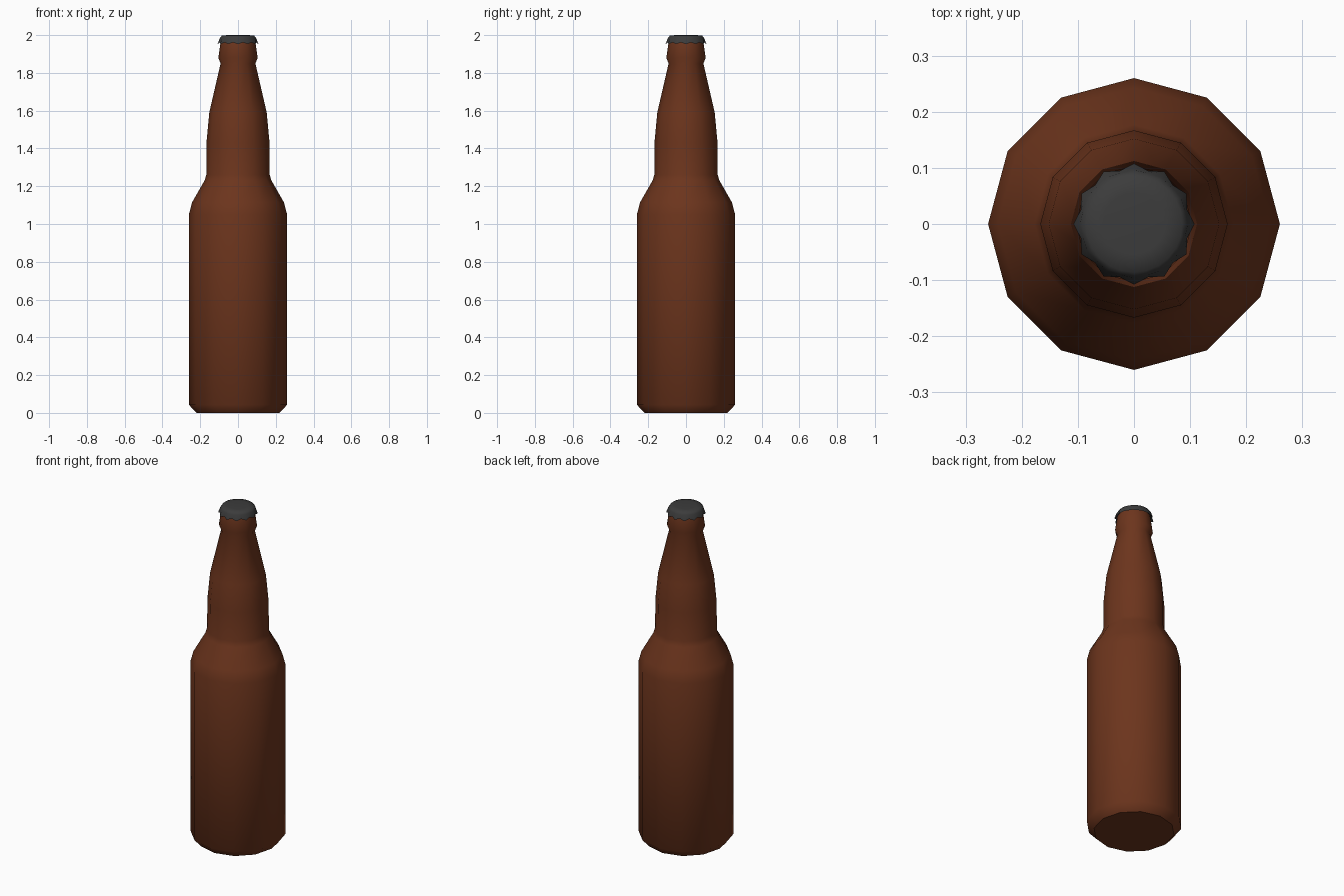
import bpy, bmesh, math

if "Cube" in bpy.data.objects:
    bpy.data.objects.remove(bpy.data.objects["Cube"])


def lathe(name, profile, sides, color, angle, cap_bottom=True, ripple=None):
    """Revolve (radius, z) rings; ripple gives (radius, z) offsets on every other vertex per ring."""
    bm = bmesh.new()
    rings = []
    for i, (r, z) in enumerate(profile):
        dr, dz = ripple[i] if ripple else (0, 0)
        ring = []
        for k in range(sides):
            a = 2 * math.pi * k / sides
            odd = k % 2
            rr = r + dr * odd
            ring.append(bm.verts.new((rr * math.cos(a), rr * math.sin(a), z + dz * odd)))
        rings.append(ring)
    for lo, hi in zip(rings, rings[1:]):
        for k in range(sides):
            n = (k + 1) % sides
            bm.faces.new((lo[k], lo[n], hi[n], hi[k]))
    bm.faces.new(rings[-1])
    if cap_bottom:
        bm.faces.new(rings[0][::-1])
    bmesh.ops.recalc_face_normals(bm, faces=bm.faces)
    mesh = bpy.data.meshes.new(name)
    bm.to_mesh(mesh)
    bm.free()
    ob = bpy.data.objects.new(name, mesh)
    bpy.context.collection.objects.link(ob)
    mat = bpy.data.materials.new(name + "_color")
    mat.diffuse_color = color
    mat.use_nodes = True
    mat.node_tree.nodes["Principled BSDF"].inputs["Base Color"].default_value = mat.diffuse_color
    mesh.materials.append(mat)
    bpy.ops.object.select_all(action='DESELECT')
    ob.select_set(True)
    bpy.context.view_layer.objects.active = ob
    bpy.ops.object.shade_smooth_by_angle(angle=math.radians(angle))
    return ob


# Brown glass body: base bevel, shoulder, neck and lip ring
lathe("bottle", [
    (0.22, 0.0), (0.26, 0.043), (0.26, 1.05), (0.243, 1.115),
    (0.177, 1.23), (0.168, 1.26), (0.167, 1.43), (0.152, 1.59),
    (0.092, 1.85), (0.104, 1.88), (0.092, 1.965), (0.088, 1.98),
], 12, (0.15, 0.035, 0.012, 1), 45)

# Crimped metal cap: hidden underside, fluted skirt and rounded top
lathe("bottle_cap", [
    (0.088, 1.97), (0.108, 1.953), (0.096, 1.985), (0.086, 1.997), (0.055, 2.0),
], 24, (0.045, 0.045, 0.045, 1), 70,
    ripple=[(0, 0), (-0.01, 0.008), (-0.002, 0), (0, 0), (0, 0)])
